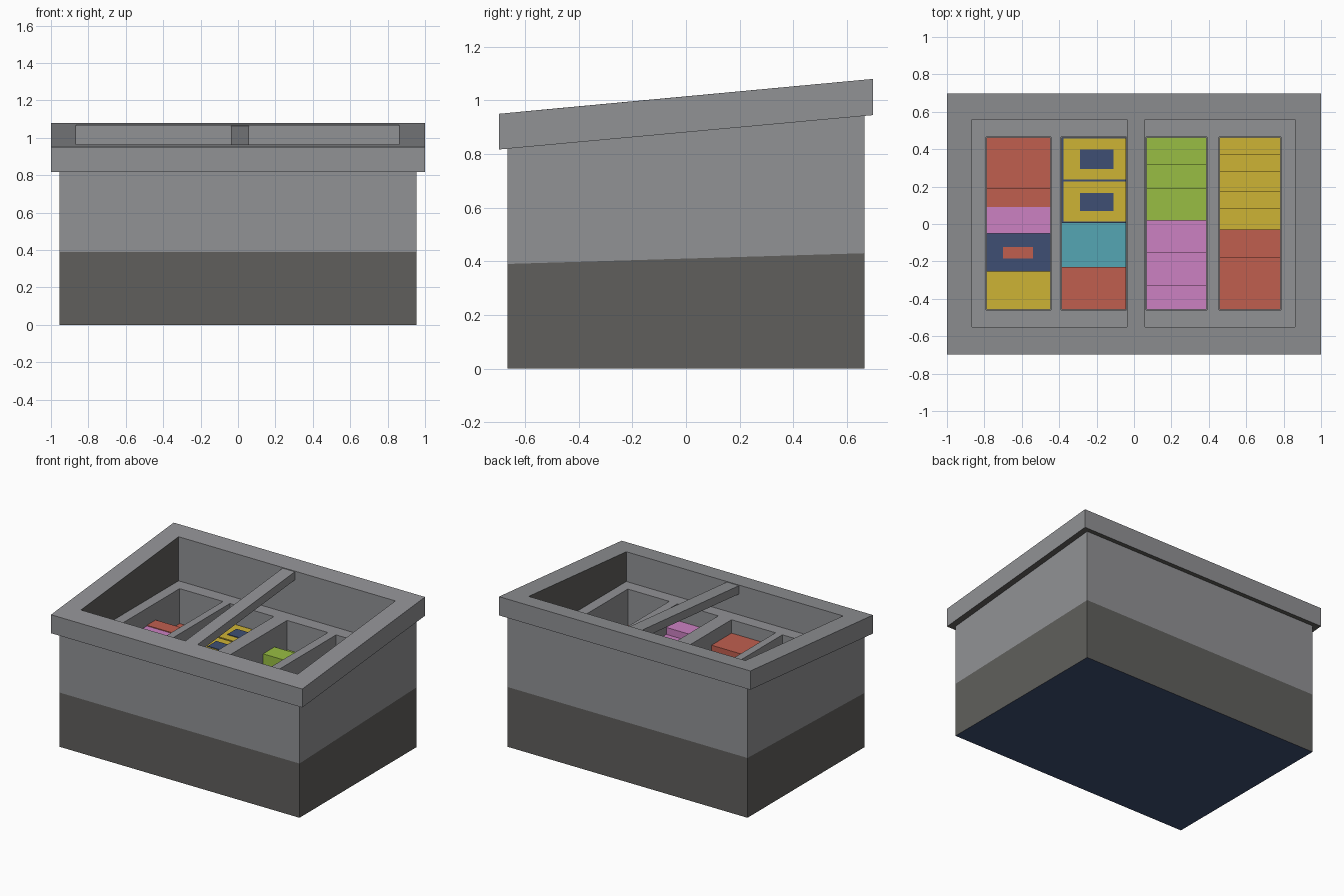
import bpy, bmesh

if "Cube" in bpy.data.objects:
    bpy.data.objects.remove(bpy.data.objects["Cube"])


def lin(c):
    c /= 255
    return c / 12.92 if c <= 0.04045 else ((c + 0.055) / 1.055) ** 2.4


def material(name, r, g, b):
    m = bpy.data.materials.new(name)
    m.diffuse_color = (lin(r), lin(g), lin(b), 1)
    m.use_nodes = True
    m.node_tree.nodes["Principled BSDF"].inputs["Base Color"].default_value = m.diffuse_color
    return m


M = {n: material(n, *c) for n, c in {
    "grey": (145, 146, 149), "charcoal": (96, 95, 92), "navy": (62, 79, 116),
    "red": (192, 95, 79), "pink": (204, 129, 194), "yellow": (206, 179, 53),
    "green": (152, 190, 67), "teal": (85, 166, 179)}.items()}


def finish(name, bm, mats):
    me = bpy.data.meshes.new(name)
    bm.to_mesh(me)
    bm.free()
    for m in mats:
        me.materials.append(M[m])
    ob = bpy.data.objects.new(name, me)
    bpy.context.collection.objects.link(ob)
    return ob


def loft(bm, loops, bands, start=None, end=None):
    """Join rectangles (x0, x1, y0, y1, z_front, z_back); bands hold 4 side materials."""
    rings = []
    for x0, x1, y0, y1, zf, zb in loops:
        rings.append([bm.verts.new(p) for p in
                      ((x0, y0, zf), (x1, y0, zf), (x1, y1, zb), (x0, y1, zb))])
    for a, b, mats in zip(rings, rings[1:], bands):
        for i in range(4):
            j = (i + 1) % 4
            bm.faces.new((a[i], a[j], b[j], b[i])).material_index = mats[i]
    if start is not None:
        bm.faces.new(rings[0][::-1]).material_index = start
    if end is not None:
        bm.faces.new(rings[-1]).material_index = end


def wedge(name, x0, x1, y0, y1, bottom, top, mat):
    bm = bmesh.new()
    r = (x0, x1, y0, y1)
    loft(bm, [r + bottom, r + top], [(0,) * 4], 0, 0)
    return finish(name, bm, [mat])


def box(name, x0, x1, y0, y1, z0, z1, mat):
    return wedge(name, x0, x1, y0, y1, (z0, z0), (z1, z1), mat)


# Cabinet: outer walls, overhanging sloped rim and inner walls in one skin
TRAY, FLOOR = 0.75, 0.40
body = (-0.955, 0.955, -0.665, 0.665)
rim = (-1, 1, -0.697, 0.697)
opening = (-0.865, 0.86, -0.55, 0.56)
bm = bmesh.new()
G, C = (0,) * 4, (1,) * 4
loft(bm, [body + (0, 0), body + (0.39, 0.43), body + (0.82, 0.945),
          rim + (0.817, 0.945), rim + (0.95, 1.08), opening + (0.964, 1.067),
          opening + (TRAY, TRAY)],
     [C, G, C, G, G, (0, 1, 0, 1)], start=2)
finish("cabinet", bm, ["grey", "charcoal", "navy"])

# Tray with four sunken wells
wells = [(-0.79, -0.445), (-0.39, -0.04), (0.065, 0.39), (0.455, 0.785)]
WY0, WY1 = -0.46, 0.465
bm = bmesh.new()
xs = [opening[0]] + [x for w in wells for x in w] + [opening[1]]
ys = [opening[2], WY0, WY1, opening[3]]
for i in range(len(xs) - 1):
    for j in range(3):
        if i % 2 and j == 1:
            continue
        bm.faces.new([bm.verts.new((x, y, TRAY)) for x, y in
                      ((xs[i], ys[j]), (xs[i + 1], ys[j]),
                       (xs[i + 1], ys[j + 1]), (xs[i], ys[j + 1]))])
for x0, x1 in wells:
    r = (x0, x1, WY0, WY1)
    loft(bm, [r + (TRAY, TRAY), r + (FLOOR, FLOOR)], [G], end=0)
bmesh.ops.remove_doubles(bm, verts=bm.verts, dist=0.0005)
finish("well_tray", bm, ["grey"])

# Sloped centre bar across the opening
wedge("centre_bar", -0.037, 0.06, -0.55, 0.56, (0.90, 1.003), (0.96, 1.062), "grey")

# Packs in each well, front to back: (y_end, top height, colour)
stock = [
    [(-0.255, 0.54, "yellow"), (-0.05, 0.55, "navy"), (0.09, 0.625, "pink"),
     (0.19, 0.63, "red"), (WY1, 0.50, "red")],
    [(-0.23, 0.655, "red"), (0.005, 0.55, "teal"), (WY1, 0.61, "navy")],
    [(-0.33, 0.63, "pink"), (-0.15, 0.58, "pink"), (0.02, 0.52, "pink"),
     (0.19, 0.53, "green"), (0.32, 0.615, "green"), (WY1, 0.54, "green")],
    [(-0.18, 0.49, "red"), (-0.03, 0.52, "red"), (0.08, 0.50, "yellow"),
     (0.17, 0.52, "yellow"), (0.28, 0.54, "yellow"), (0.37, 0.56, "yellow"),
     (WY1, 0.58, "yellow")],
]
E = 0.002
for n, ((x0, x1), packs) in enumerate(zip(wells, stock)):
    y = WY0
    for k, (y_end, top, mat) in enumerate(packs):
        box(f"pack_{n + 1}_{k + 1}", x0 + E, x1 - E, y + (E if k == 0 else 0),
            y_end - (E if y_end == WY1 else 0), FLOOR + E, top, mat)
        y = y_end

# Printed panels on the packs
box("red_label", -0.70, -0.54, -0.185, -0.122, 0.549, 0.554, "red")
for k, (y0, y1) in enumerate([(0.014, 0.226), (0.238, 0.456)]):
    box(f"yellow_panel_{k + 1}", -0.378, -0.042, y0, y1, 0.609, 0.616, "yellow")
for k, (y0, y1) in enumerate([(0.07, 0.167), (0.295, 0.397)]):
    box(f"navy_window_{k + 1}", -0.29, -0.11, y0, y1, 0.615, 0.621, "navy")
